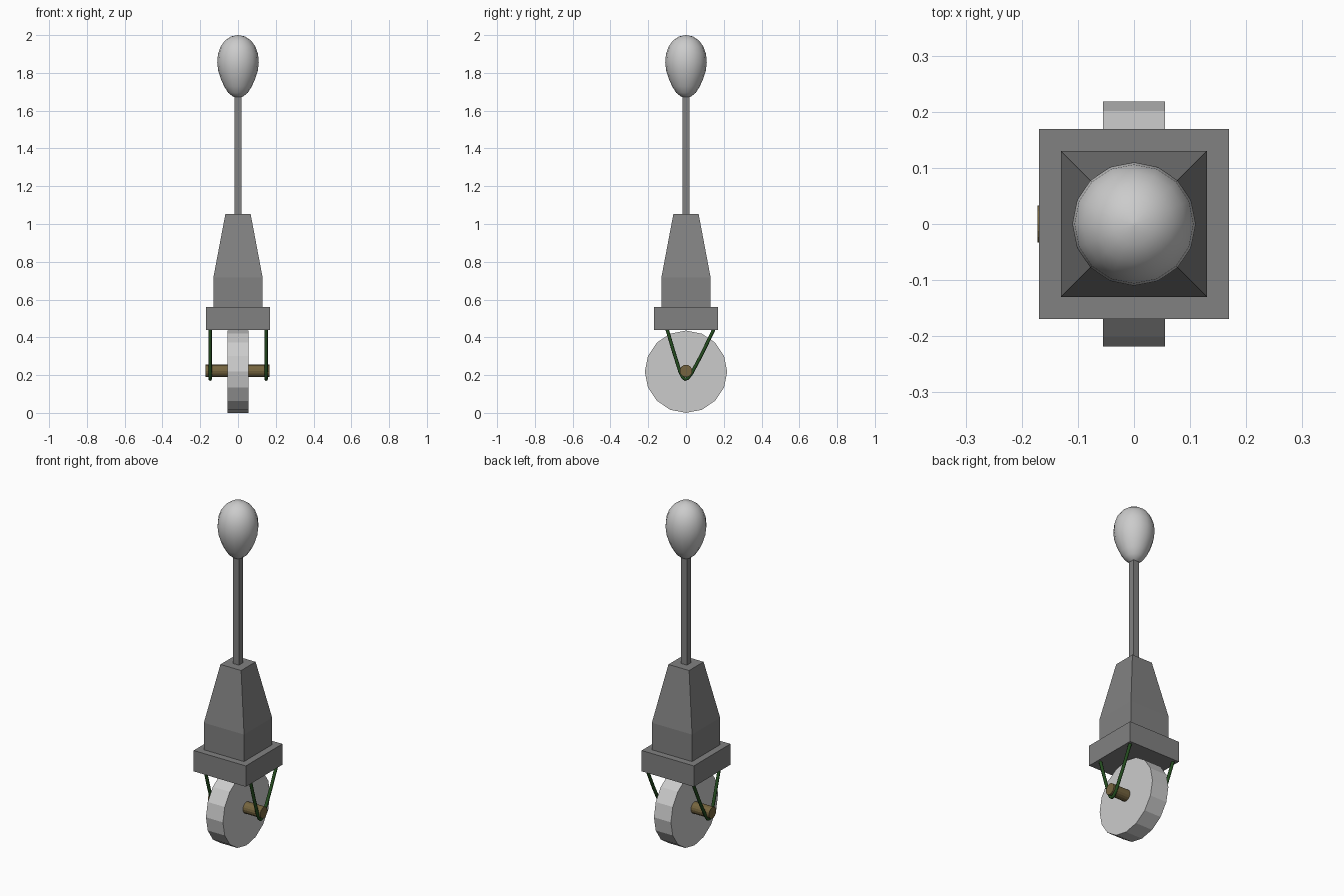
import bpy, bmesh, math

if "Cube" in bpy.data.objects:
    bpy.data.objects.remove(bpy.data.objects["Cube"])

def material(name, color):
    m = bpy.data.materials.new(name)
    m.diffuse_color = color
    m.use_nodes = True
    m.node_tree.nodes["Principled BSDF"].inputs["Base Color"].default_value = m.diffuse_color
    return m

green = material("dark_green", (0.018, 0.075, 0.014, 1))
brown = material("brass_brown", (0.18, 0.13, 0.05, 1))
dark = material("dark_grey", (0.22, 0.22, 0.22, 1))

def finish(name, bm, mat=None):
    bmesh.ops.recalc_face_normals(bm, faces=bm.faces)
    me = bpy.data.meshes.new(name)
    bm.to_mesh(me)
    bm.free()
    ob = bpy.data.objects.new(name, me)
    bpy.context.collection.objects.link(ob)
    if mat:
        me.materials.append(mat)
    return ob

def lofted(name, levels, sides, phase=0.0, mat=None):
    """Stack of regular rings (radius, z) with closed ends."""
    bm = bmesh.new()
    rings = []
    for r, z in levels:
        rings.append([bm.verts.new((r * math.cos(phase + 2 * math.pi * i / sides),
                                    r * math.sin(phase + 2 * math.pi * i / sides), z))
                      for i in range(sides)])
    for a, b in zip(rings, rings[1:]):
        for i in range(sides):
            j = (i + 1) % sides
            bm.faces.new((a[i], a[j], b[j], b[i]))
    bm.faces.new(rings[0])
    bm.faces.new(rings[-1])
    return finish(name, bm, mat)

def square(name, levels):
    """Dark square stack from (half width, z)."""
    return lofted(name, [(h * math.sqrt(2), z) for h, z in levels], 4, math.pi / 4, dark)

def disc_x(name, radius, x0, x1, z, sides, mat=None):
    bpy.ops.mesh.primitive_cylinder_add(vertices=sides, radius=radius, depth=x1 - x0,
                                        location=((x0 + x1) / 2, 0, z),
                                        rotation=(0, math.pi / 2, 0))
    ob = bpy.context.object
    ob.name = name
    if mat:
        ob.data.materials.append(mat)
    return ob

# wheel and axle
disc_x("wheel", 0.218, -0.055, 0.055, 0.218, 16)
disc_x("axle", 0.033, -0.172, 0.167, 0.222, 16, brown)

# body and pole
square("base_block", [(0.169, 0.438), (0.169, 0.56)])
square("body", [(0.13, 0.56), (0.13, 0.718), (0.067, 1.052)])
square("pole", [(0.0185, 1.052), (0.0185, 1.69)])

# egg-shaped head
egg = lofted("egg_head", [(0.003, 1.668), (0.026, 1.674), (0.052, 1.695), (0.073, 1.728),
                          (0.091, 1.768), (0.105, 1.812), (0.110, 1.856), (0.106, 1.900),
                          (0.092, 1.940), (0.069, 1.971), (0.037, 1.993), (0.003, 2.0)], 16)
for p in egg.data.polygons:
    p.use_smooth = True

# cords looping under the axle on each side
path = [(-0.10, 0.442), (-0.065, 0.323), (-0.032, 0.219), (-0.018, 0.189), (-0.005, 0.178),
        (0.01, 0.183), (0.03, 0.210), (0.085, 0.313), (0.147, 0.442)]
for side, x in (("left", -0.147), ("right", 0.149)):
    cu = bpy.data.curves.new("cord_" + side, 'CURVE')
    cu.dimensions = '3D'
    cu.bevel_depth = 0.009
    cu.bevel_resolution = 2
    cu.use_fill_caps = True
    sp = cu.splines.new('POLY')
    sp.points.add(len(path) - 1)
    for pt, (y, z) in zip(sp.points, path):
        pt.co = (x, y, z, 1)
    cu.materials.append(green)
    bpy.context.collection.objects.link(bpy.data.objects.new("cord_" + side, cu))
